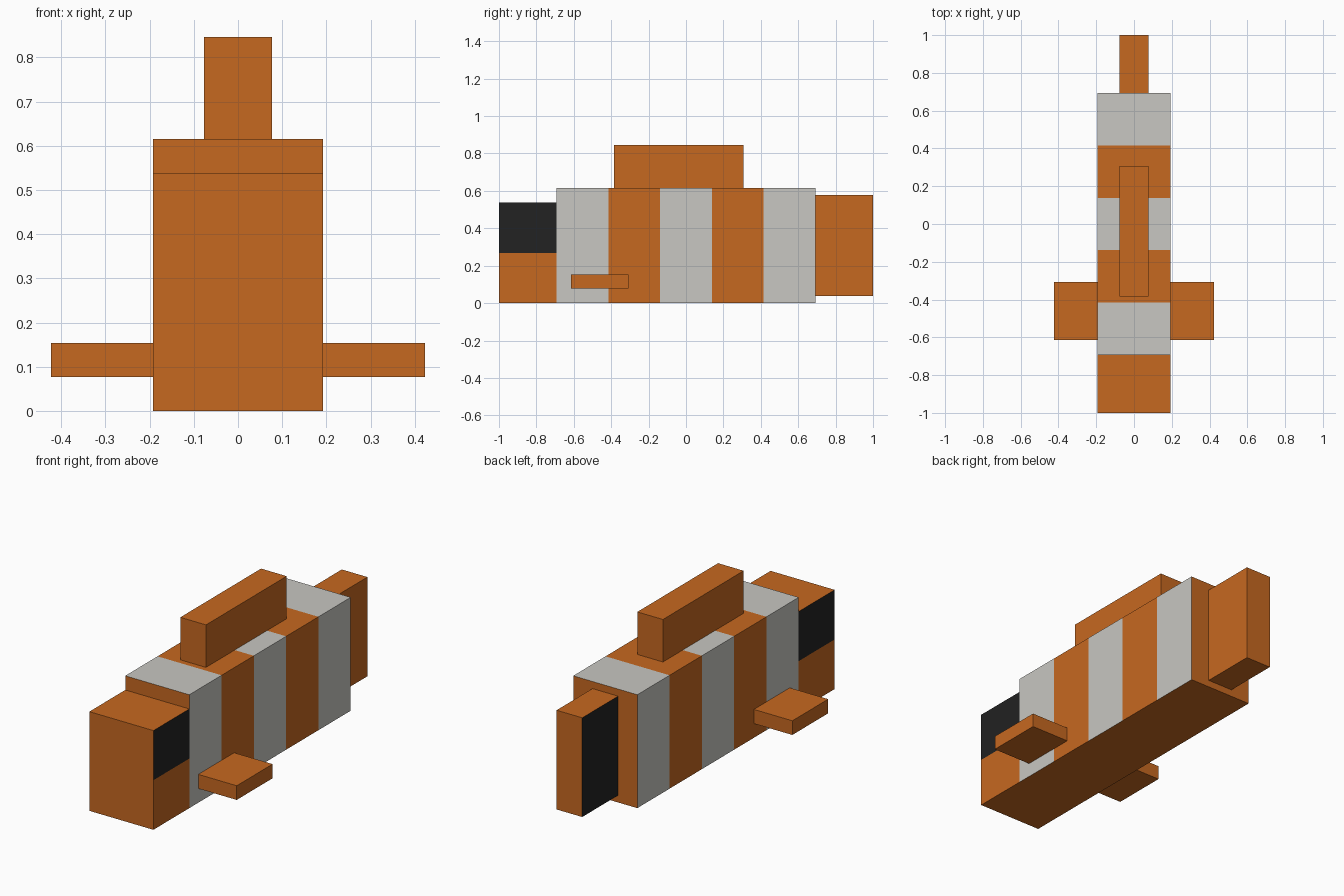
import bpy
import bmesh
from mathutils import Vector

U = 1 / 13  # one block unit

cube = bpy.data.objects.get("Cube")
if cube:
    bpy.data.objects.remove(cube, do_unlink=True)


def make_material(name, rgb):
    mat = bpy.data.materials.new(name)
    mat.use_nodes = True
    color = (*rgb, 1)
    mat.diffuse_color = color
    bsdf = mat.node_tree.nodes["Principled BSDF"]
    bsdf.inputs["Base Color"].default_value = color
    bsdf.inputs["Roughness"].default_value = 0.9
    return mat


orange = make_material("orange", (0.565, 0.138, 0.0144))
white = make_material("pale grey", (0.578, 0.571, 0.539))
black = make_material("black", (0.016, 0.016, 0.016))
PALETTE = [orange, white, black]


def box(name, low, high, cuts=(), axis=1, rule=None):
    """Box between two corners in block units, sliced along an axis, coloured by a rule."""
    low, high = Vector(low), Vector(high)
    bm = bmesh.new()
    bmesh.ops.create_cube(bm, size=1)
    for v in bm.verts:
        v.co = (low + high) / 2 + v.co * (high - low)
    normal = Vector((0, 0, 0))
    normal[axis] = 1
    for c in cuts:
        geom = bm.verts[:] + bm.edges[:] + bm.faces[:]
        bmesh.ops.bisect_plane(bm, geom=geom, plane_co=normal * c, plane_no=normal)
    bm.normal_update()
    if rule:
        for f in bm.faces:
            f.material_index = rule(f.calc_center_median(), f.normal)
    bmesh.ops.scale(bm, vec=(U, U, U), verts=bm.verts)
    mesh = bpy.data.meshes.new(name)
    bm.to_mesh(mesh)
    bm.free()
    for mat in PALETTE:
        mesh.materials.append(mat)
    obj = bpy.data.objects.new(name, mesh)
    bpy.context.collection.objects.link(obj)
    return obj


# Body: five bands on the top and sides, plain front, back and belly
band = 18 / 5


def body_rule(center, normal):
    if abs(normal.y) > 0.5 or normal.z < -0.5:
        return 0
    return 1 - int((center.y + 9) // band) % 2


box("body", (-2.5, -9, 0), (2.5, 9, 8),
    cuts=[-9 + band * i for i in range(1, 5)], rule=body_rule)

# Head: black upper half on each side
box("head", (-2.5, -13, 0), (2.5, -9, 7), cuts=[3.5], axis=2,
    rule=lambda c, n: 2 if abs(n.x) > 0.5 and c.z > 3.5 else 0)

# Tail: black on its right side only
box("tail_fin", (-1, 9, 0.5), (1, 13, 7.5),
    rule=lambda c, n: 2 if n.x < -0.5 else 0)

# Fins
box("top_fin", (-1, -5, 8), (1, 4, 11))
for side, x in (("left", 2.5), ("right", -5.5)):
    box(side + "_side_fin", (x, -8, 1), (x + 3, -4, 2))
